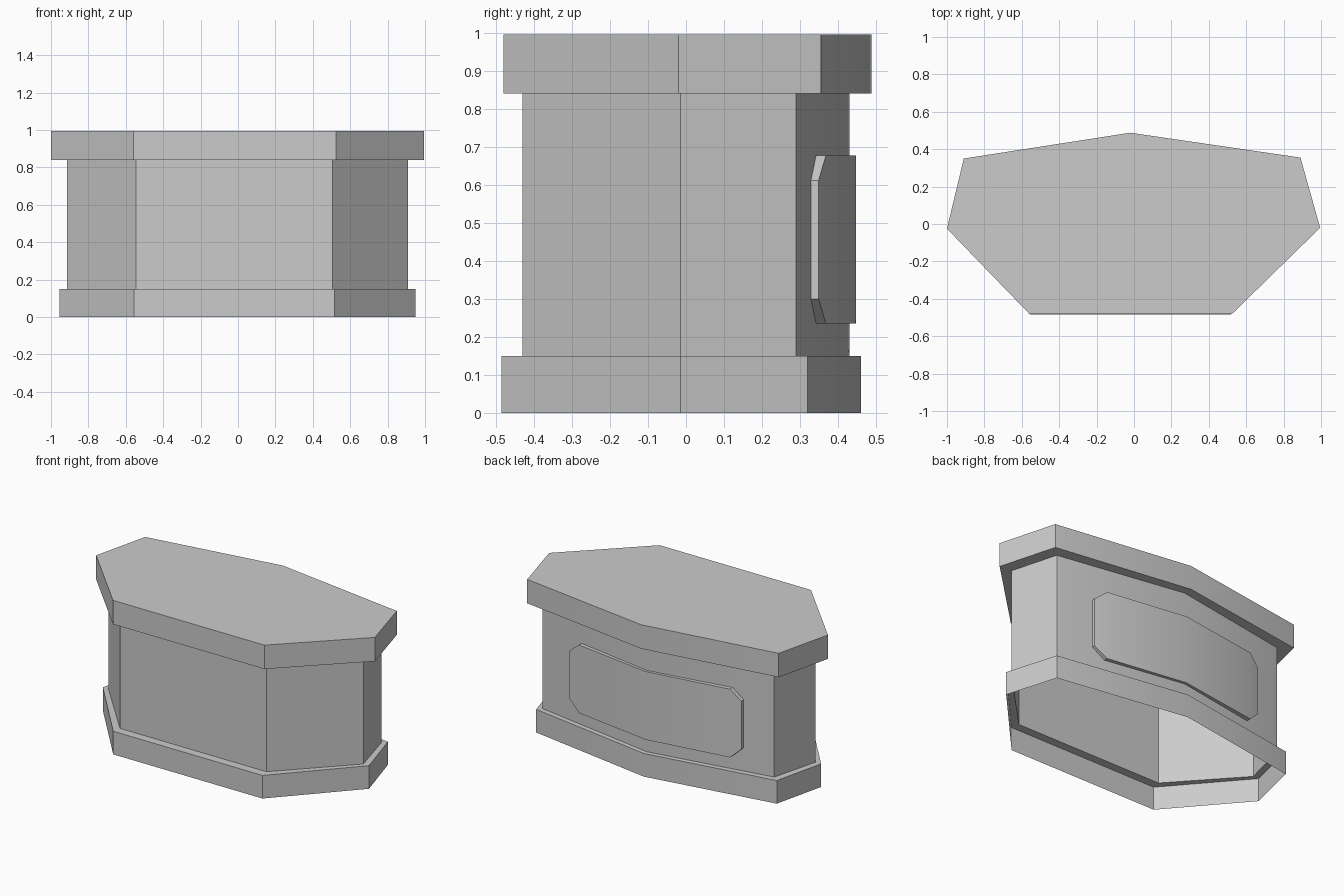
import bpy
import bmesh
import math

if "Cube" in bpy.data.objects:
    bpy.data.objects.remove(bpy.data.objects["Cube"], do_unlink=True)

grey = bpy.data.materials.new("plain_grey")
grey.use_nodes = True
colour = (0.6, 0.6, 0.6, 1)
grey.diffuse_color = colour
grey.node_tree.nodes["Principled BSDF"].inputs["Base Color"].default_value = colour

# Seven-sided outlines, from the back right corner, clockwise from above
TOP = [(-0.91, 0.35), (-0.02, 0.488), (0.89, 0.355), (0.995, -0.02),
       (0.525, -0.48), (-0.56, -0.48), (-1.0, -0.025)]
BODY = [(-0.835, 0.29), (-0.02, 0.43), (0.825, 0.29), (0.91, -0.015),
        (0.505, -0.43), (-0.545, -0.43), (-0.915, -0.02)]
BASE = [(-0.875, 0.32), (-0.02, 0.46), (0.85, 0.32), (0.95, -0.015),
        (0.515, -0.485), (-0.555, -0.485), (-0.955, -0.02)]


def finish(name, bm):
    bmesh.ops.recalc_face_normals(bm, faces=bm.faces)
    mesh = bpy.data.meshes.new(name)
    bm.to_mesh(mesh)
    bm.free()
    mesh.materials.append(grey)
    obj = bpy.data.objects.new(name, mesh)
    bpy.context.collection.objects.link(obj)
    bpy.ops.object.select_all(action="DESELECT")
    obj.select_set(True)
    bpy.context.view_layer.objects.active = obj
    bpy.ops.object.shade_smooth_by_angle(angle=math.radians(30))
    return obj


def shell(name, rings, cap=False):
    """Open wall through (outline, height) rings, optionally closed at the last ring."""
    bm = bmesh.new()
    loops = [[bm.verts.new((x, y, z)) for x, y in outline] for outline, z in rings]
    for low, high in zip(loops, loops[1:]):
        for i in range(len(low)):
            j = (i + 1) % len(low)
            bm.faces.new((low[i], low[j], high[j], high[i]))
    if cap:
        bm.faces.new(loops[-1])
    return finish(name, bm)


# Hollow plinth with a ledge, open body wall, and overhanging lid
shell("base", [(BASE, 0), (BASE, 0.15), (BODY, 0.15)])
shell("body", [(BODY, 0.15), (BODY, 0.84)])
shell("top_slab", [(BODY, 0.84), (TOP, 0.84), (TOP, 0.995)], cap=True)

# Raised back panel with clipped corners, folded along the back ridge
bm = bmesh.new()
LOW, HIGH, CLIP = 0.235, 0.677, 0.065
columns = [(-0.64, 0.347, CLIP), (-0.57, 0.364, 0), (-0.02, 0.447, 0),
           (0.51, 0.368, 0), (0.59, 0.349, CLIP)]
pairs = [(bm.verts.new((x, y, LOW + c)), bm.verts.new((x, y, HIGH - c)))
         for x, y, c in columns]
front = [bm.faces.new((a[0], b[0], b[1], a[1])) for a, b in zip(pairs, pairs[1:])]
sides = bmesh.ops.extrude_face_region(bm, geom=front)
inner = [v for v in sides["geom"] if isinstance(v, bmesh.types.BMVert)]
bmesh.ops.translate(bm, verts=inner, vec=(0, -0.03, 0))
finish("back_panel", bm)
